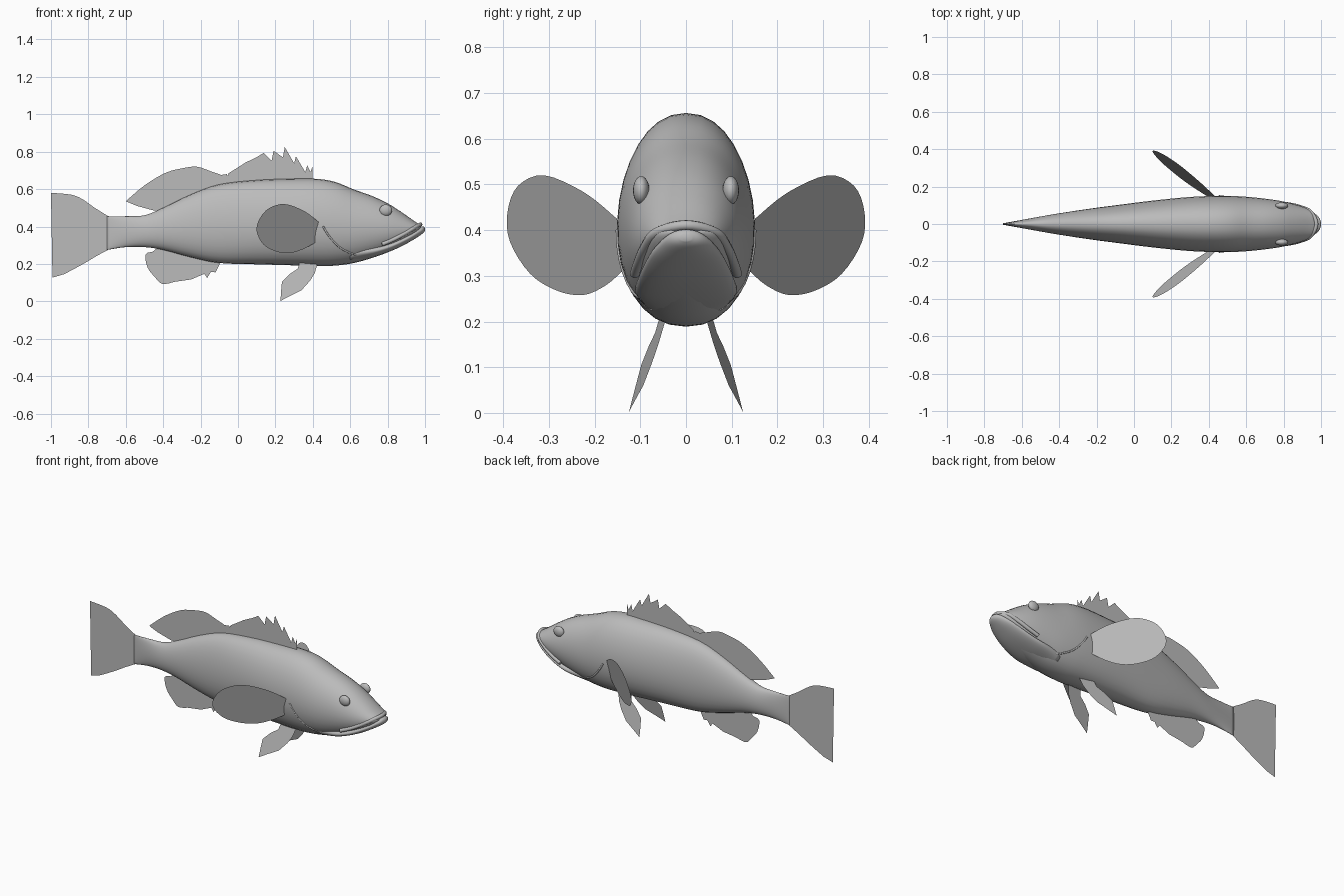
import bpy, bmesh, math
from mathutils import Vector

cube = bpy.data.objects.get("Cube")
if cube:
    bpy.data.objects.remove(cube, do_unlink=True)

grey = bpy.data.materials.new("fish grey")
grey.use_nodes = True
grey.diffuse_color = (0.5, 0.5, 0.5, 1)
grey.node_tree.nodes["Principled BSDF"].inputs["Base Color"].default_value = (0.5, 0.5, 0.5, 1)


def spline(points, steps, closed=False):
    """Smooth curve through the points, in any number of dimensions."""
    pts = [Vector(p) for p in points]
    n = len(pts)
    pick = (lambda i: pts[i % n]) if closed else (lambda i: pts[min(max(i, 0), n - 1)])
    out = []
    for i in range(n if closed else n - 1):
        a, b, c, d = (pick(i + k) for k in (-1, 0, 1, 2))
        for s in range(steps):
            t = s / steps
            out.append(0.5 * (2 * b + (c - a) * t + (2 * a - 5 * b + 4 * c - d) * t * t
                              + (3 * b - a - 3 * c + d) * t ** 3))
    return out if closed else out + [pts[-1]]


def add_object(name, bm, smooth=True):
    mesh = bpy.data.meshes.new(name)
    bm.to_mesh(mesh)
    bm.free()
    mesh.materials.append(grey)
    if smooth:
        mesh.shade_smooth()
    obj = bpy.data.objects.new(name, mesh)
    bpy.context.collection.objects.link(obj)
    return obj


def section(row, a):
    """Point on an egg-shaped cross-section (x, top, bottom, half width)."""
    x, top, bottom, w = row
    c, s = math.cos(a), math.sin(a)
    y = math.copysign(abs(c) ** 0.9, c) * w * (1 - 0.06 * s)
    return (x, y, (top + bottom) / 2 + s * (top - bottom) / 2)


def loft(name, rows, sides=32):
    bm = bmesh.new()
    rings = [[bm.verts.new(section(r, math.tau * k / sides)) for k in range(sides)] for r in rows]
    for r, q in zip(rings, rings[1:]):
        for k in range(sides):
            j = (k + 1) % sides
            bm.faces.new((r[k], r[j], q[j], q[k]))
    bm.faces.new(rings[0][::-1])
    bm.faces.new(rings[-1])
    bmesh.ops.recalc_face_normals(bm, faces=bm.faces)
    return add_object(name, bm)


def fin(name, outline, place=lambda x, z: 0.0):
    """Thin sheet whose side offset is a plane over x and z."""
    bm = bmesh.new()
    bm.faces.new([bm.verts.new((x, place(x, z), z)) for x, z in outline])
    bmesh.ops.triangulate(bm, faces=bm.faces)
    return add_object(name, bm, False)


def tube(name, points, radius):
    curve = bpy.data.curves.new(name, "CURVE")
    curve.dimensions = "3D"
    curve.bevel_depth = radius
    curve.bevel_resolution = 3
    curve.use_fill_caps = True
    line = curve.splines.new("POLY")
    line.points.add(len(points) - 1)
    for p, co in zip(line.points, points):
        p.co = (*co, 1)
    curve.materials.append(grey)
    obj = bpy.data.objects.new(name, curve)
    bpy.context.collection.objects.link(obj)


# Body: x, top, bottom, half width
body_rows = spline([
    (-.70, .455, .275, .004), (-.60, .455, .29, .022), (-.50, .46, .29, .04),
    (-.40, .50, .275, .057), (-.25, .572, .235, .08), (-.10, .625, .205, .10),
    (.10, .648, .198, .125), (.28, .655, .193, .143), (.42, .655, .189, .15),
    (.52, .638, .191, .15), (.62, .598, .205, .144), (.72, .562, .233, .133),
    (.80, .524, .262, .12), (.87, .48, .295, .102), (.93, .438, .34, .08),
    (.96, .418, .37, .06), (.975, .407, .385, .035)], 4)
loft("body", body_rows)

# Lower jaw, pushed out past the snout
loft("lower_jaw", spline([
    (.60, .31, .21, .10), (.72, .305, .236, .112), (.80, .318, .262, .106),
    (.87, .346, .292, .094), (.93, .375, .325, .076), (.97, .397, .35, .053),
    (.99, .401, .365, .034), (.999, .392, .376, .012)], 4))

# Upper lip
half = [(.77, .112, .305), (.83, .104, .33), (.89, .09, .362), (.945, .064, .395)]
lip = half + [(.975, 0, .411)] + [(x, -y, z) for x, y, z in reversed(half)]
tube("upper_lip", [tuple(p) for p in spline(lip, 5)], .011)


def side_y(x, z):
    row = min(body_rows, key=lambda r: abs(r[0] - x))
    s = (z - (row[1] + row[2]) / 2) / ((row[1] - row[2]) / 2)
    return section(row, math.asin(max(-1, min(1, s))))[1]


gill = spline([(.455, .40), (.49, .345), (.55, .285), (.63, .25), (.71, .252), (.77, .268)], 5)
pectoral = spline([(.43, .425), (.355, .482), (.25, .52), (.165, .497), (.115, .44), (.10, .375),
                   (.135, .305), (.20, .268), (.275, .258), (.35, .28), (.415, .315)], 4)
pelvic = [(.425, .20), (.41, .15), (.385, .11), (.34, .06), (.28, .03), (.227, .002),
          (.23, .05), (.235, .105), (.275, .145), (.32, .175), (.33, .21)]

for side, sign in (("left", 1), ("right", -1)):
    # Gill cover rim
    tube(side + "_gill_edge", [(x, sign * (side_y(x, z) - .002), z) for x, z in gill], .005)
    # Eye
    bm = bmesh.new()
    bmesh.ops.create_uvsphere(bm, u_segments=20, v_segments=12, radius=1)
    for v in bm.verts:
        v.co = (.79 + v.co.x * .034, sign * .098 + v.co.y * .018, .487 + v.co.z * .031)
    add_object(side + "_eye", bm)
    # Paired fins
    fin(side + "_pectoral_fin", pectoral,
        lambda x, z: sign * (.15 + .748 * (.43 - x) + .253 * (z - .42)))
    fin(side + "_pelvic_fin", pelvic,
        lambda x, z: sign * (.045 + .25 * (.2 - z) + .15 * (.43 - x)))

# Tail fin
top_edge = spline([(-.69, .453), (-.766, .50), (-.83, .545), (-.89, .57), (-1, .58)], 3)
rear_edge = spline([(-.985, .50), (-.975, .355), (-.98, .22), (-.992, .127)], 3)
low_edge = spline([(-.93, .145), (-.836, .195), (-.76, .24), (-.69, .278)], 3)
fin("tail_fin", top_edge + rear_edge + low_edge)

# Soft rear dorsal fin
fin("rear_dorsal_fin", spline([(-.60, .535), (-.50, .62), (-.39, .686), (-.30, .711), (-.22, .72),
                               (-.15, .697), (-.09, .676)], 3)
    + [(-.06, .68), (-.04, .62), (-.10, .60), (-.25, .55), (-.40, .48), (-.455, .487), (-.54, .51)])

# Spiny front dorsal fin: tip and notch of each spine
spines = [((-.05, .685), (-.055, .672)), ((-.01, .71), (-.015, .685)), ((.04, .742), (.035, .695)),
          ((.095, .768), (.09, .715)), ((.137, .793), (.13, .74)), ((.19, .805), (.18, .752)),
          ((.25, .825), (.24, .77)), ((.31, .775), (.30, .738)), ((.37, .728), (.36, .69)),
          ((.398, .722), (.388, .69))]
outline = [(-.08, .60), (-.08, .675)]
for tip, notch in spines:
    outline += [notch, tip]
fin("front_dorsal_fin", outline + [(.398, .64), (.15, .63)])

# Anal fin
fin("anal_fin", spline([(-.457, .265), (-.495, .25), (-.483, .18), (-.44, .125), (-.40, .092),
                        (-.31, .112), (-.25, .117), (-.205, .142)], 3)
    + [(-.18, .147), (-.165, .125), (-.145, .157), (-.12, .155), (-.10, .195), (-.09, .23),
       (-.25, .26), (-.42, .295)])
